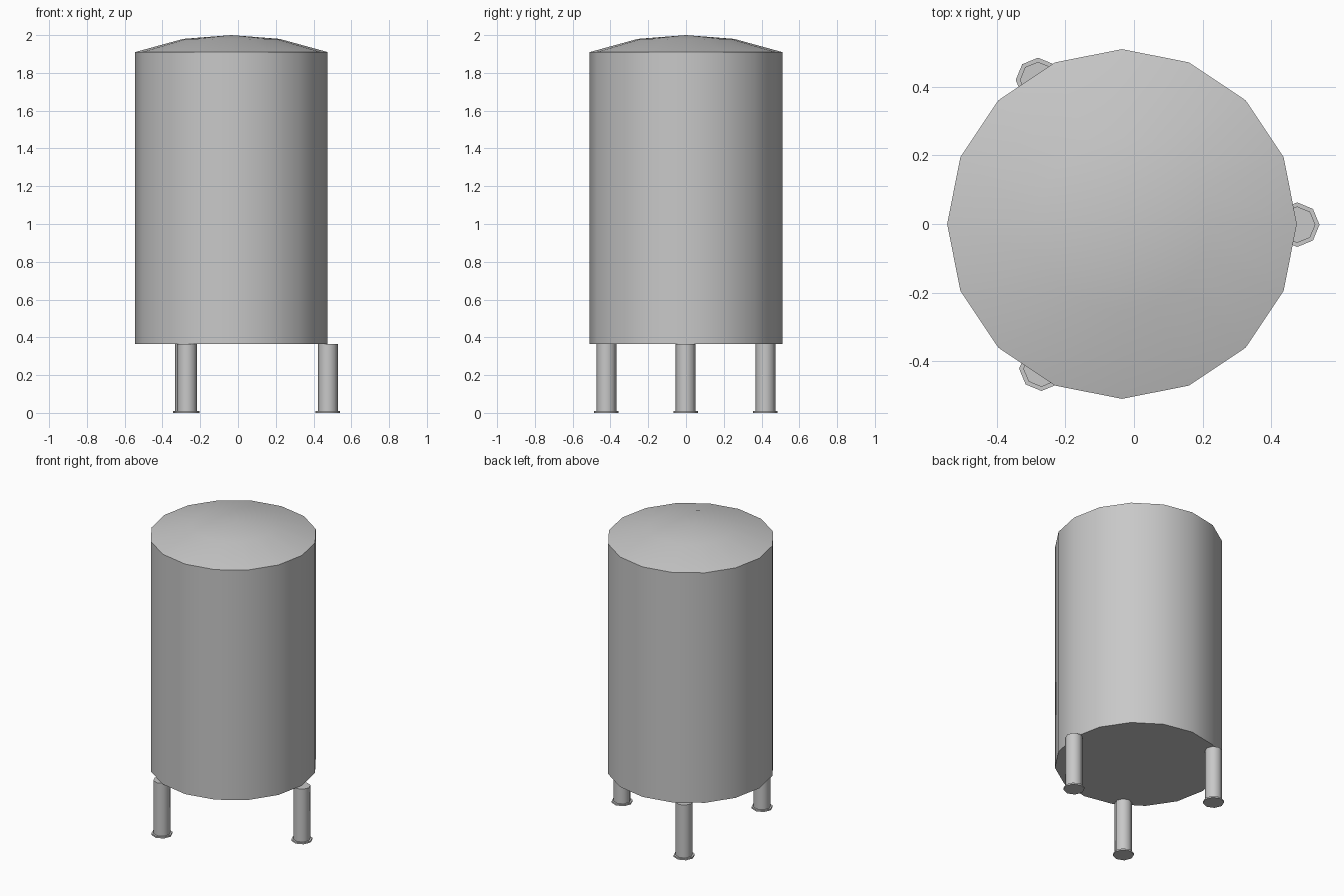
import bpy, bmesh, math

cube = bpy.data.objects.get("Cube")
if cube:
    bpy.data.objects.remove(cube, do_unlink=True)

# One brushed steel grey for everything
steel = bpy.data.materials.new("steel_grey")
steel.use_nodes = True
GREY = (0.58, 0.58, 0.58, 1.0)
steel.diffuse_color = GREY
steel.node_tree.nodes["Principled BSDF"].inputs["Base Color"].default_value = GREY


def lathe(name, profile, sides, centre):
    """Turn a (radius, height) profile into a closed solid; radius 0 makes a tip."""
    bm = bmesh.new()
    rings = []
    for r, z in profile:
        count = sides if r > 0 else 1
        rings.append([bm.verts.new((r * math.cos(math.tau * i / sides),
                                    r * math.sin(math.tau * i / sides), z))
                      for i in range(count)])
    for low, high in zip(rings, rings[1:]):
        for i in range(sides):
            j = (i + 1) % sides
            if len(high) == 1:
                bm.faces.new((low[i], low[j], high[0]))
            else:
                bm.faces.new((low[i], low[j], high[j], high[i]))
    for ring in (rings[0], rings[-1]):
        if len(ring) > 1:
            bm.faces.new(ring)
    bmesh.ops.recalc_face_normals(bm, faces=bm.faces)
    mesh = bpy.data.meshes.new(name)
    bm.to_mesh(mesh)
    bm.free()
    mesh.materials.append(steel)
    obj = bpy.data.objects.new(name, mesh)
    obj.location = (centre[0], centre[1], 0)
    bpy.context.collection.objects.link(obj)
    bpy.ops.object.select_all(action='DESELECT')
    obj.select_set(True)
    bpy.context.view_layer.objects.active = obj
    bpy.ops.object.shade_smooth_by_angle(angle=math.radians(50))
    return obj


# Tank body with shallow domed roof
lathe("tank", [(0.51, 0.365), (0.51, 1.91), (0.255, 1.98), (0, 2.0)],
      16, (-0.035, 0))

# Three legs, each standing on a round foot plate
legs = {"left": (0.476, -0.002), "back_right": (-0.28, 0.42),
        "front_right": (-0.27, -0.422)}
for side, spot in legs.items():
    lathe(side + "_leg", [(0.053, 0.01), (0.053, 0.365)], 8, spot)
    lathe(side + "_foot_plate", [(0.065, 0), (0.065, 0.01)], 8, spot)
